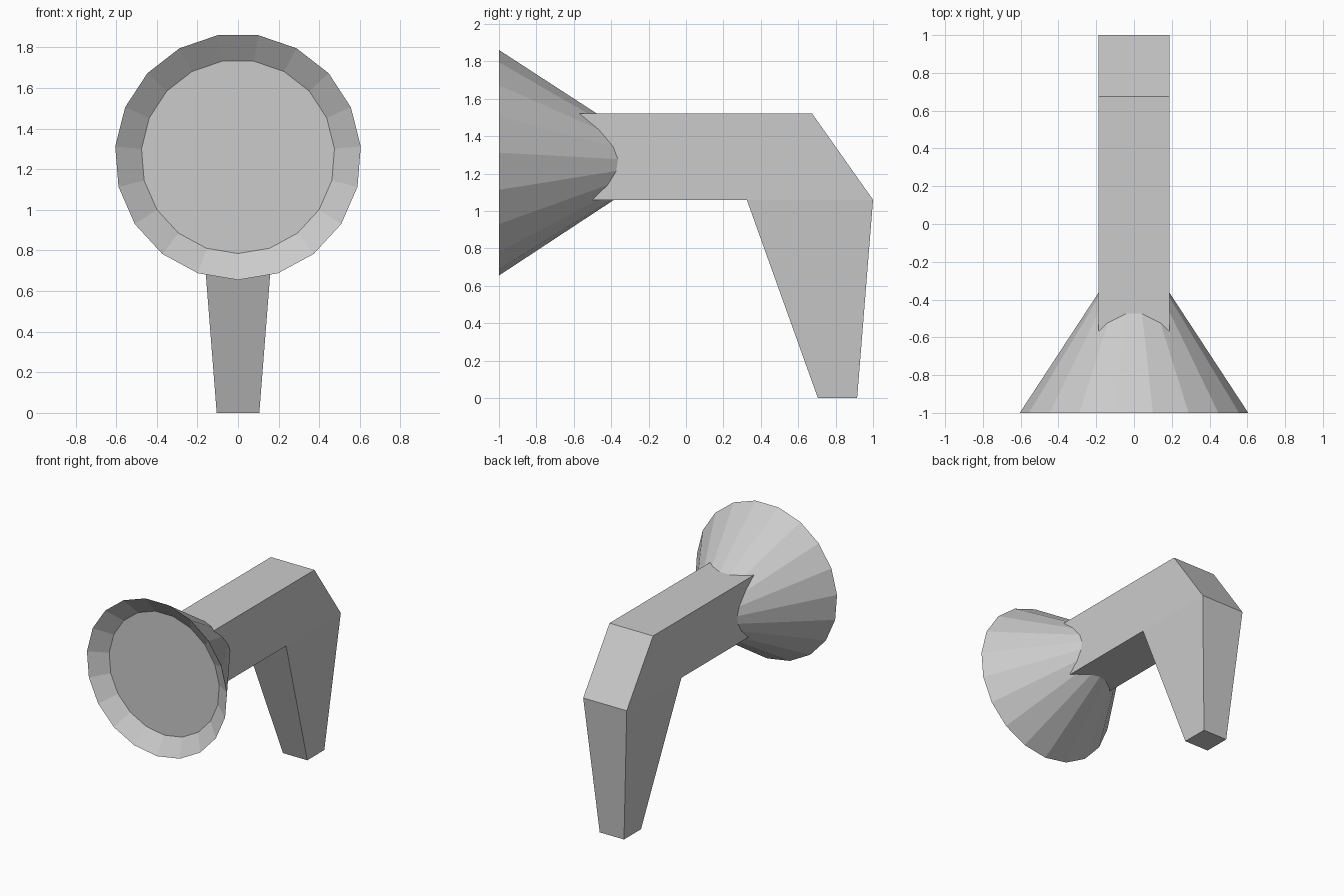
import bpy, bmesh
from math import cos, sin, pi

if "Cube" in bpy.data.objects:
    bpy.data.objects.remove(bpy.data.objects["Cube"])

SIDES = 19
AXIS_Z = 1.262


def loft(name, rings):
    """Skin equal-length rings of points and close both ends."""
    bm = bmesh.new()
    loops = [[bm.verts.new(p) for p in ring] for ring in rings]
    n = len(loops[0])
    for a, b in zip(loops, loops[1:]):
        for i in range(n):
            j = (i + 1) % n
            bm.faces.new((a[i], a[j], b[j], b[i]))
    bm.faces.new(loops[0])
    bm.faces.new(loops[-1])
    bmesh.ops.recalc_face_normals(bm, faces=bm.faces)
    mesh = bpy.data.meshes.new(name)
    bm.to_mesh(mesh)
    bm.free()
    obj = bpy.data.objects.new(name, mesh)
    bpy.context.collection.objects.link(obj)
    return obj


def circle(y, r):
    """Polygon ring around the y axis with one corner pointing down."""
    angles = [-pi / 2 + 2 * pi * i / SIDES for i in range(SIDES)]
    return [(r * cos(a), y, AXIS_Z + r * sin(a)) for a in angles]


def rect(z, half_x, y0, y1):
    return [(-half_x, y0, z), (half_x, y0, z), (half_x, y1, z), (-half_x, y1, z)]


# Conical head with a shallow dished front, tip buried in the arm
loft("head", [circle(-0.91, 0.477), circle(-1.0, 0.607), circle(-0.12, 0.028)])

# Horizontal arm with a sloping back end
profile = [(-0.62, 1.06), (-0.62, 1.52), (0.675, 1.52), (1.0, 1.06)]
loft("arm", [[(x, y, z) for y, z in profile] for x in (-0.188, 0.188)])

# Tapering handle
loft("handle", [rect(0.0, 0.105, 0.705, 0.915), rect(1.06, 0.188, 0.325, 1.0)])
